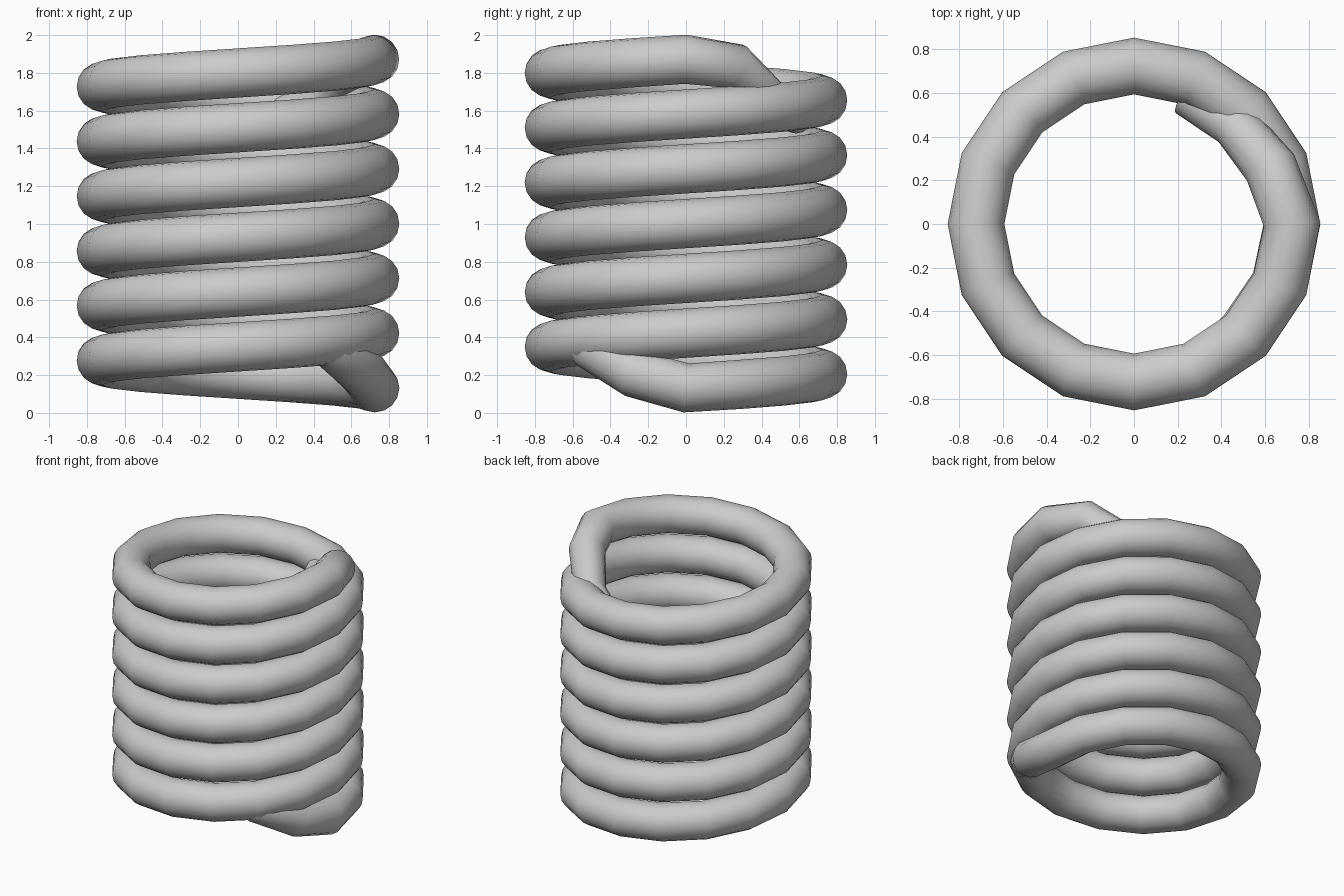
import bpy
from math import cos, sin, radians

if "Cube" in bpy.data.objects:
    bpy.data.objects.remove(bpy.data.objects["Cube"])

MAJOR, TUBE, PITCH, SEG, TURNS = 0.724, 0.13, 0.29, 16, 6
STEP = 360 / SEG

# Each path point: angle in degrees, distance from axis, height, thickness factor
# Lower tail rises into the first coil
path = [(-2.4 * STEP, 0.70, 0.41, 0.8),
        (-2 * STEP, 0.71, 0.35, 0.95),
        (-STEP, 0.72, 0.21, 1.0)]
# Main coil
for i in range(SEG * TURNS + 1):
    path.append((i * STEP, MAJOR, 0.132 + PITCH * i / SEG, 1.0))
# Upper tail dips down and inward
end = TURNS * 360
path += [(end + STEP, 0.677, 1.835, 0.95),
         (end + 2 * STEP, 0.65, 1.64, 0.85),
         (end + 3 * STEP, 0.645, 1.58, 0.8)]

# Sweep a round section along the path
curve = bpy.data.curves.new("coil_spring", "CURVE")
curve.dimensions = "3D"
curve.twist_mode = "Z_UP"
curve.bevel_depth = TUBE
curve.bevel_resolution = 6
curve.use_fill_caps = True
spline = curve.splines.new("POLY")
spline.points.add(len(path) - 1)
for p, (a, r, z, k) in zip(spline.points, path):
    p.co = (r * cos(radians(a)), r * sin(radians(a)), z, 1)
    p.radius = k

spring = bpy.data.objects.new("coil_spring", curve)
bpy.context.collection.objects.link(spring)
bpy.context.view_layer.objects.active = spring
spring.select_set(True)
bpy.ops.object.convert(target="MESH")
bpy.ops.object.shade_smooth_by_angle(angle=radians(50))
